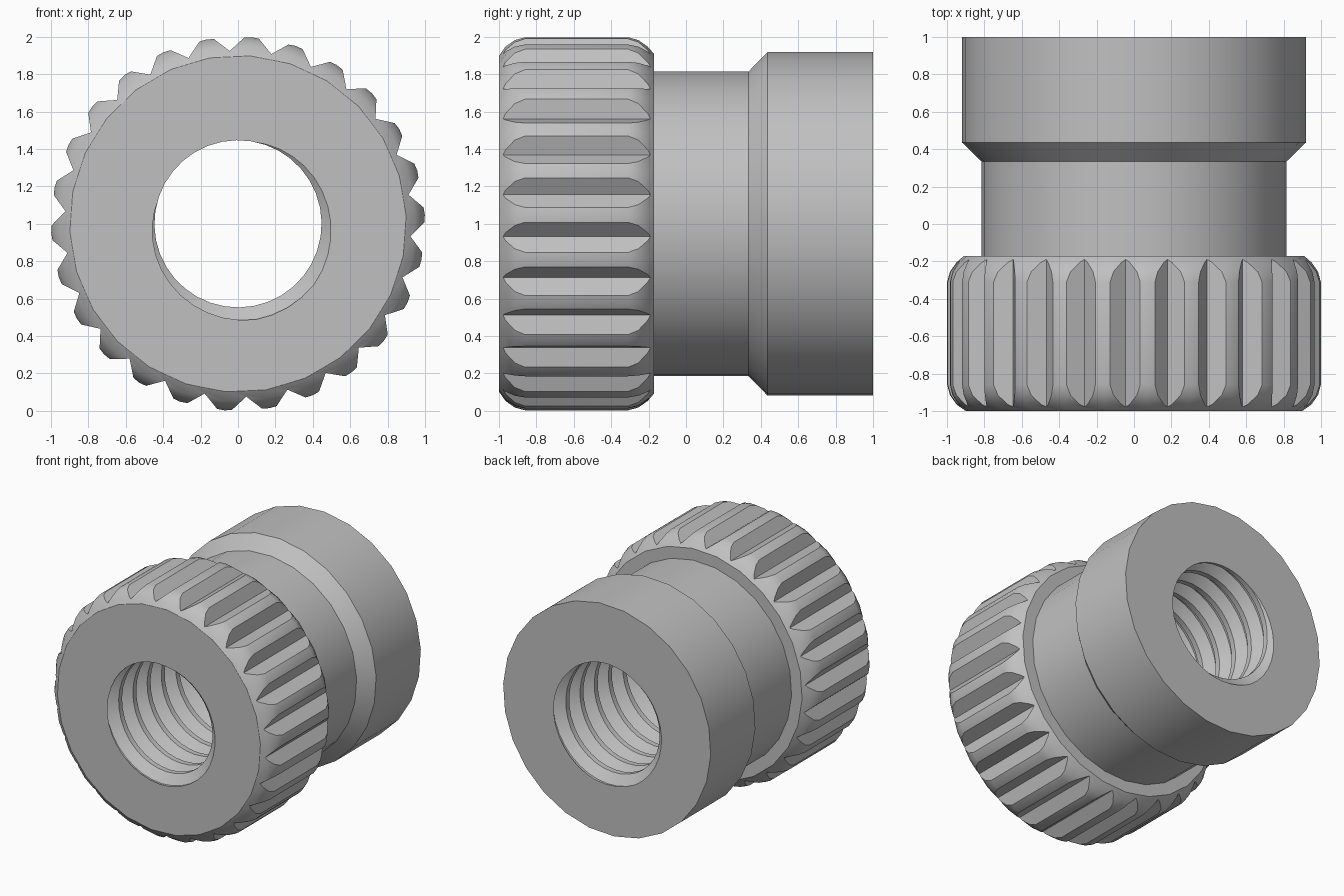
import bpy, bmesh, math
from mathutils import Vector

TEETH = 26
STEP = math.tau / TEETH
FIRST_GROOVE = -0.048
PITCH = 0.18
MINOR, MAJOR = 0.447, 0.52

old = bpy.data.objects.get("Cube")
if old:
    bpy.data.objects.remove(old, do_unlink=True)

metal = bpy.data.materials.new("grey metal")
metal.use_nodes = True
grey = (0.53, 0.53, 0.53, 1)
metal.diffuse_color = grey
metal.node_tree.nodes["Principled BSDF"].inputs["Base Color"].default_value = grey


def polar(r, a, y):
    """Point around the y axis; the angle runs from +z towards +x."""
    return Vector((r * math.sin(a), y, 1 + r * math.cos(a)))


def finish(bm, name):
    bmesh.ops.recalc_face_normals(bm, faces=bm.faces)
    mesh = bpy.data.meshes.new(name)
    bm.to_mesh(mesh)
    bm.free()
    mesh.materials.append(metal)
    ob = bpy.data.objects.new(name, mesh)
    bpy.context.collection.objects.link(ob)
    return ob


def solid_of_rings(bm, rings):
    """Skin a stack of point rings and cap both ends."""
    rows = [[bm.verts.new(p) for p in ring] for ring in rings]
    n = len(rows[0])
    for low, high in zip(rows, rows[1:]):
        for i in range(n):
            j = (i + 1) % n
            bm.faces.new((low[i], low[j], high[j], high[i]))
    bm.faces.new(rows[0])
    bm.faces.new(rows[-1])


# Turned body: rounded collar, neck, shoulder and sleeve (y, radius)
profile = [(-1, .9), (-.965, .95), (-.915, .985), (-.86, 1), (-.31, 1),
           (-.255, .985), (-.205, .95), (-.17, .91), (-.17, .817),
           (.335, .817), (.435, .92), (1, .92)]
bm = bmesh.new()
solid_of_rings(bm, [[polar(r, FIRST_GROOVE + (i + .5) * STEP, y) for i in range(TEETH)]
                    for y, r in profile])
body = finish(bm, "threaded_insert")

# V-shaped knurl grooves around the collar
bm = bmesh.new()
for i in range(TEETH):
    a = FIRST_GROOVE + i * STEP
    out = Vector((math.sin(a), 0, math.cos(a)))
    side = Vector((math.cos(a), 0, -math.sin(a)))
    rings = []
    for y in (-1.05, -.1):
        c = Vector((0, y, 1))
        rings.append([c + out * .925, c + out * 1.02 + side * .113,
                      c + out * 1.02 - side * .113])
    solid_of_rings(bm, rings)
grooves = finish(bm, "groove_cutter")

# Helical thread tool, trimmed just beyond both ends of the body
bm = bmesh.new()
SEG, TURNS = 36, 16
thread = [(-.06, MAJOR), (.06, MAJOR), (.38, MINOR), (.62, MINOR), (.94, MAJOR)]
rows = []
for i in range(SEG * TURNS + 1):
    a = 2.6 + math.tau * i / SEG
    y = -1 + PITCH * (i / SEG - 2)
    rows.append([bm.verts.new(polar(r, a, y + u * PITCH)) for u, r in thread])
for p, q in zip(rows, rows[1:]):
    for k in range(len(thread) - 1):
        bm.faces.new((p[k], p[k + 1], q[k + 1], q[k]))
bmesh.ops.remove_doubles(bm, verts=bm.verts, dist=1e-4)
for s in (-1, 1):
    cut = bmesh.ops.bisect_plane(bm, geom=bm.verts[:] + bm.edges[:] + bm.faces[:],
                                 plane_co=(0, s * 1.05, 0), plane_no=(0, s, 0),
                                 clear_outer=True)
    rim = [e for e in cut["geom_cut"] if isinstance(e, bmesh.types.BMEdge)]
    bmesh.ops.contextual_create(bm, geom=rim)
bore = finish(bm, "thread_cutter")

# Cut the grooves and the threaded bore, then keep only the result
for cutter in (grooves, bore):
    cutter.hide_render = True
    mod = body.modifiers.new(cutter.name, 'BOOLEAN')
    mod.operation = 'DIFFERENCE'
    mod.solver = 'EXACT'
    mod.object = cutter
bpy.context.view_layer.update()
evaluated = body.evaluated_get(bpy.context.evaluated_depsgraph_get())
result = bpy.data.meshes.new_from_object(evaluated)
body.modifiers.clear()
body.data = result
for cutter in (grooves, bore):
    bpy.data.objects.remove(cutter, do_unlink=True)

# Smooth round walls, crisp machined edges
bpy.ops.object.select_all(action='DESELECT')
body.select_set(True)
bpy.context.view_layer.objects.active = body
bpy.ops.object.shade_smooth_by_angle(angle=math.radians(25))
